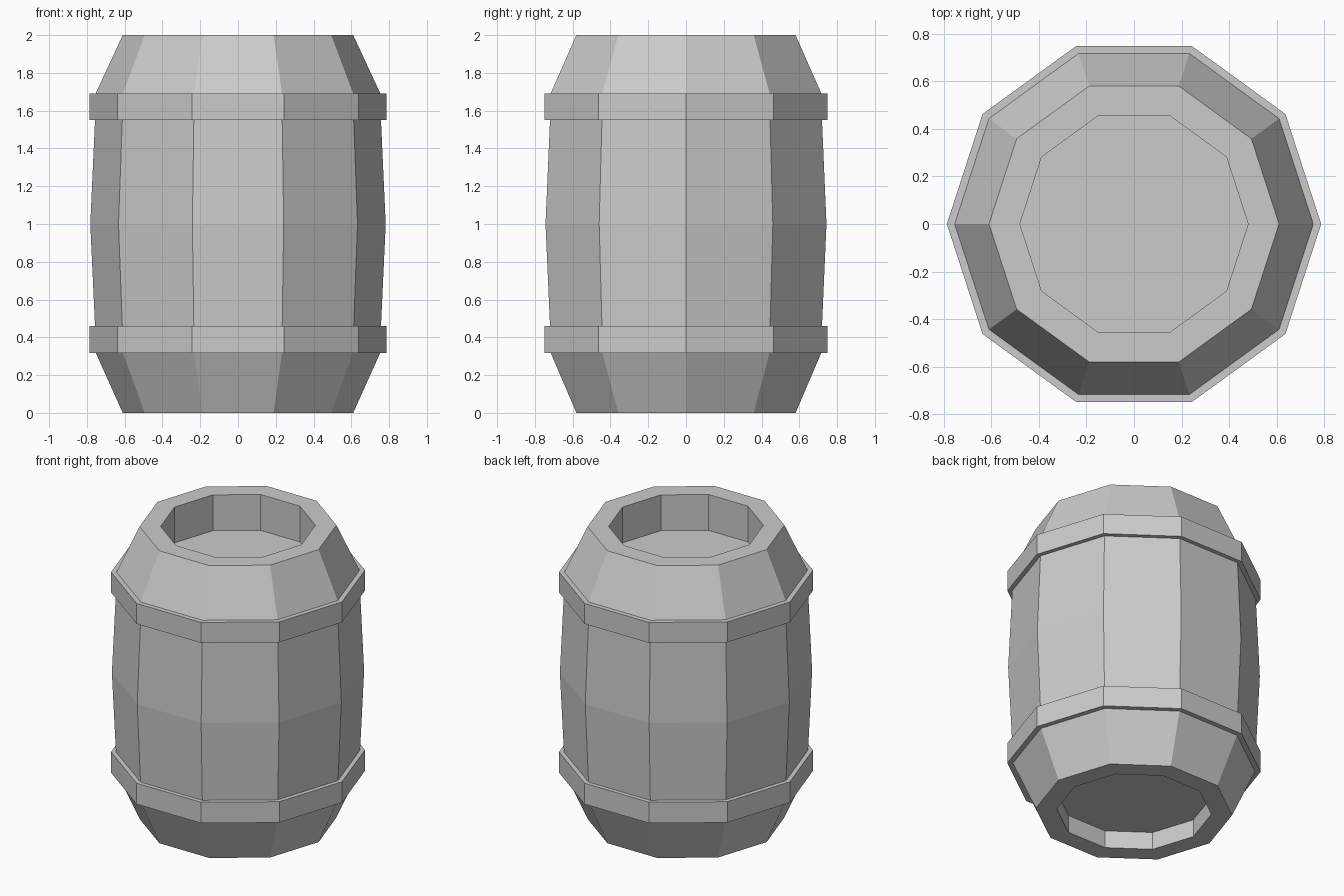
import bpy, bmesh
from math import cos, sin, tau

if "Cube" in bpy.data.objects:
    bpy.data.objects.remove(bpy.data.objects["Cube"])

SIDES = 10


def lathe(name, profile, closed=False):
    """Revolve (radius, z) points into a ten-sided flat-shaded solid."""
    bm = bmesh.new()
    rings = [[bm.verts.new((r * cos(tau * i / SIDES), r * sin(tau * i / SIDES), z))
              for i in range(SIDES)] for r, z in profile]
    pairs = list(zip(rings, rings[1:]))
    if closed:
        pairs.append((rings[-1], rings[0]))
    else:
        bm.faces.new(rings[0])
        bm.faces.new(rings[-1])
    for a, b in pairs:
        for i in range(SIDES):
            j = (i + 1) % SIDES
            bm.faces.new((a[i], a[j], b[j], b[i]))
    bmesh.ops.recalc_face_normals(bm, faces=bm.faces)
    mesh = bpy.data.meshes.new(name)
    bm.to_mesh(mesh)
    bm.free()
    obj = bpy.data.objects.new(name, mesh)
    bpy.context.collection.objects.link(obj)
    return obj


# Barrel body: bottom recess, bulging staves, deeper top recess
lathe("barrel_body", [
    (0.48, 0.12), (0.48, 0.0), (0.61, 0.0), (0.754, 0.32), (0.757, 0.46),
    (0.782, 1.0), (0.757, 1.55), (0.754, 1.69), (0.61, 2.0), (0.48, 2.0),
    (0.48, 1.755)])

# Lower and upper hoops, inner side sunk into the body
for name, z0, z1 in (("lower_hoop", 0.317, 0.46), ("upper_hoop", 1.55, 1.69)):
    lathe(name, [(0.74, z0), (0.787, z0), (0.787, z1), (0.74, z1)], closed=True)
